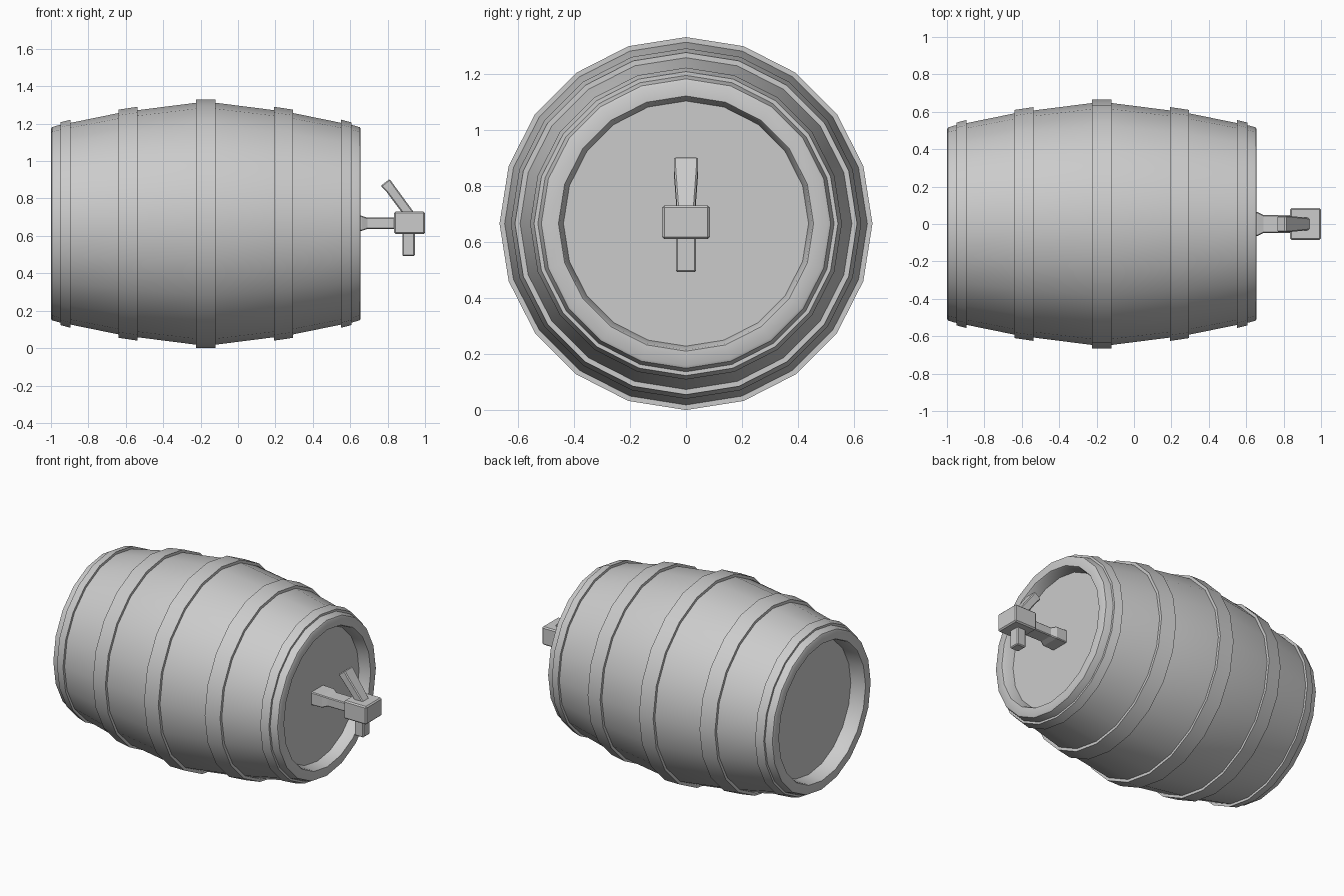
import bpy, bmesh, math
from mathutils import Vector

if "Cube" in bpy.data.objects:
    bpy.data.objects.remove(bpy.data.objects["Cube"])

CX, CZ, SIDES = -0.172, 0.665, 20   # barrel centre and side count


def finish(name, bm, smooth_angle=None):
    bmesh.ops.recalc_face_normals(bm, faces=bm.faces)
    me = bpy.data.meshes.new(name)
    bm.to_mesh(me)
    bm.free()
    ob = bpy.data.objects.new(name, me)
    bpy.context.collection.objects.link(ob)
    if smooth_angle:
        bpy.ops.object.select_all(action='DESELECT')
        ob.select_set(True)
        bpy.context.view_layer.objects.active = ob
        bpy.ops.object.shade_smooth_by_angle(angle=math.radians(smooth_angle))
    return ob


def loft(name, rings, closed=False, smooth=None, bevel=0):
    """Skin a list of point rings; cap the ends or join last ring to first."""
    bm = bmesh.new()
    vs = [[bm.verts.new(p) for p in r] for r in rings]
    n = len(vs[0])
    pairs = list(zip(vs, vs[1:])) + ([(vs[-1], vs[0])] if closed else [])
    for a, b in pairs:
        for i in range(n):
            j = (i + 1) % n
            bm.faces.new((a[i], a[j], b[j], b[i]))
    if not closed:
        bm.faces.new(vs[0])
        bm.faces.new(vs[-1])
    ob = finish(name, bm, smooth)
    if bevel:
        m = ob.modifiers.new("bevel", 'BEVEL')
        m.width, m.segments = bevel, 1
    return ob


def lathe(name, profile, closed=False):
    """Revolve (offset along x, radius) points around the barrel axis."""
    rings = []
    for dx, r in profile:
        rings.append([(CX + dx, r * math.sin(a), CZ + r * math.cos(a))
                      for a in (2 * math.pi * i / SIDES for i in range(SIDES))])
    return loft(name, rings, closed, smooth=30)


def rect(c, u, hu, hy):
    """Rectangle ring around c, half size hu along u and hy along y."""
    c, u, y = Vector(c), Vector(u).normalized() * hu, Vector((0, hy, 0))
    return [c + u + y, c + u - y, c - u - y, c - u + y]


# Barrel body with recessed heads
half = [(0.05, .647), (0.365, .607), (0.465, .592), (0.72, .540),
        (0.79, .526), (0.823, .516), (0.828, .506), (0.828, .455)]
front = half + [(0.82, .45), (0.755, .437)]
back = [(-x, r) for x, r in half] + [(-0.82, .45), (-0.73, .44)]
lathe("barrel_body", back[::-1] + front)

# Hoops: middle, inner pair, outer pair
lathe("hoop_middle", [(-.052, .63), (-.052, .665), (.052, .665), (.052, .63)], True)
for s, side in ((-1, "back"), (1, "front")):
    for name, a, ra, b, rb in (("inner", .365, .625, .467, .61),
                               ("outer", .724, .556, .778, .542)):
        lathe(f"hoop_{name}_{side}",
              [(s * a, ra - .035), (s * a, ra), (s * b, rb), (s * b, rb - .035)], True)

# Tap stem with flared base
Z = (0, 0, 1)
loft("tap_stem", [rect((x, 0, CZ + .002), Z, hz, hy) for x, hz, hy in
                  ((.57, .043, .064), (.66, .041, .064), (.692, .03, .048), (.85, .03, .048))],
     bevel=.005)

# Tap block and spout
loft("tap_block", [rect((x, 0, .67), Z, .06, .085) for x in (.835, 1.0)], bevel=.008)
loft("tap_spout", [rect((.912, 0, z), (1, 0, 0), .033, .036) for z in (.63, .492)], bevel=.006)

# Tap handle, leaning back and widening toward the tip
loft("tap_handle", [rect(p, (.79, 0, .62), hu, hy) for p, hu, hy in
                    (((.935, 0, .69), .026, .031), ((.815, 0, .852), .027, .043),
                     ((.787, 0, .886), .03, .043))], bevel=.006)
